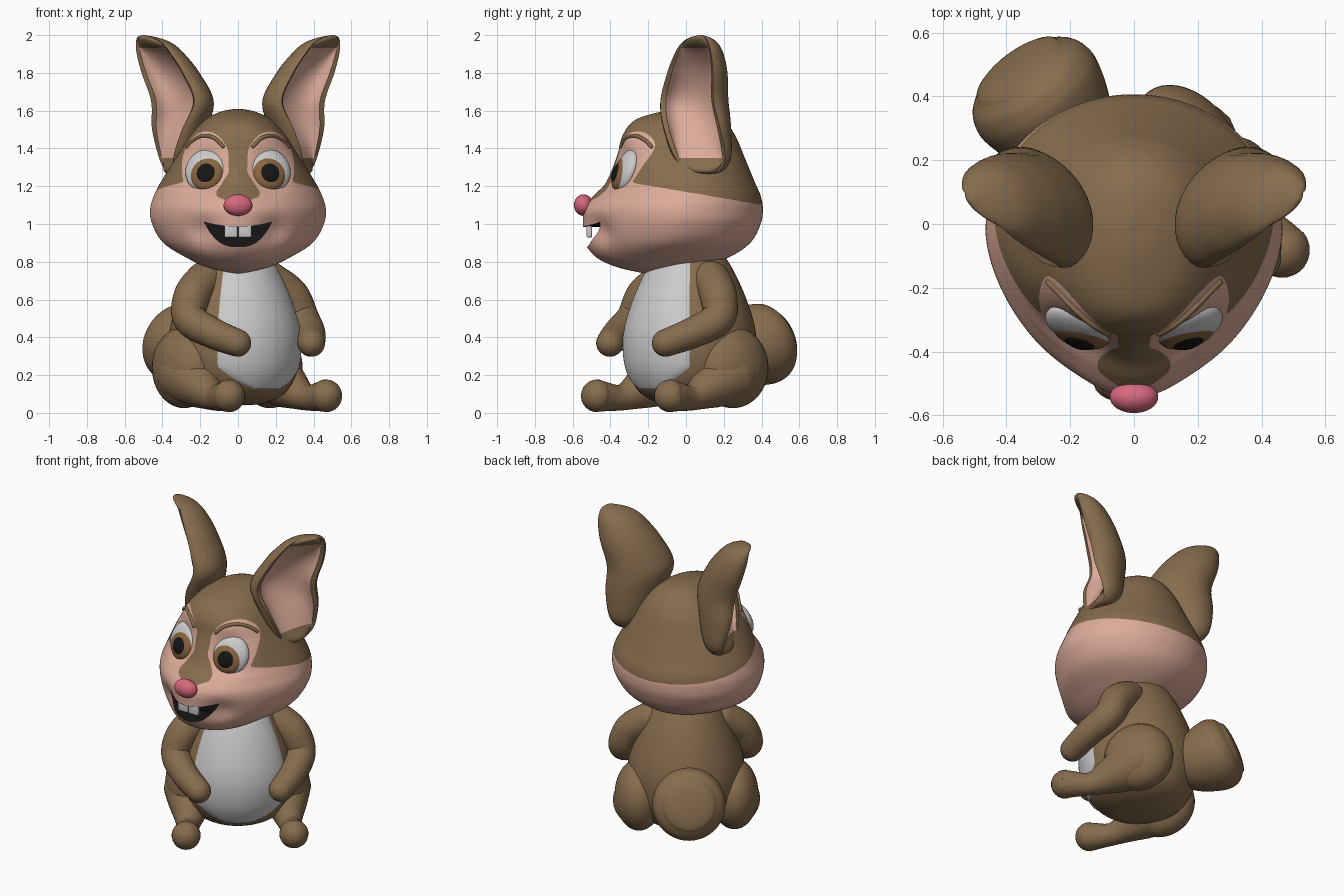
import bpy, bmesh, math
from mathutils import Vector, Matrix

if "Cube" in bpy.data.objects:
    bpy.data.objects.remove(bpy.data.objects["Cube"])

def mat(name, r, g, b):
    m = bpy.data.materials.new(name)
    m.diffuse_color = (r, g, b, 1)
    m.use_nodes = True
    m.node_tree.nodes["Principled BSDF"].inputs["Base Color"].default_value = m.diffuse_color
    return m

FUR = mat("fur", .24, .15, .075)
SKIN = mat("skin", .72, .41, .32)
DARK = mat("dark", .008, .008, .008)
WHITE = mat("white", .8, .8, .8)
IRIS = mat("iris", .25, .13, .05)
ROSE = mat("rose", .68, .14, .21)
BODY = Matrix.Rotation(math.radians(37), 4, 'Z')   # the body is turned under the head

def finish(name, bm, mats):
    bmesh.ops.recalc_face_normals(bm, faces=bm.faces)
    for _ in range(10):                            # even out the steps along colour borders
        near = {}
        for e in bm.edges:
            if len({f.material_index for f in e.link_faces}) > 1:
                for v in e.verts:
                    near.setdefault(v, []).append(e.other_vert(v).co.copy())
        for v, c in near.items():
            if len(c) == 2 and name == "head":
                v.co = v.co * .5 + (c[0] + c[1]) * .25
    me = bpy.data.meshes.new(name)
    bm.to_mesh(me)
    bm.free()
    for m in mats:
        me.materials.append(m)
    ob = bpy.data.objects.new(name, me)
    bpy.context.collection.objects.link(ob)
    return ob

def smooth_rows(rows, steps):
    """Catmull-Rom through rows of numbers."""
    out, n = [], len(rows)
    for i in range(n - 1):
        p = [rows[max(0, min(n - 1, i + k))] for k in (-1, 0, 1, 2)]
        for s in range(steps):
            t = s / steps
            out.append([.5 * (2 * b + (c - a) * t + (2 * a - 5 * b + 4 * c - d) * t * t
                              + (3 * b - a - 3 * c + d) * t ** 3) for a, b, c, d in zip(*p)])
    return out + [list(rows[-1])]

def loft(name, rings, mats, pick=lambda p, i, j: 0, M=Matrix(), closed=True):
    bm = bmesh.new()
    vs = [[bm.verts.new(M @ Vector(p)) for p in r] for r in rings]
    n = len(vs[0])
    quads = [((vs[i][j], vs[i][(j + 1) % n], vs[i + 1][(j + 1) % n], vs[i + 1][j]), i, j)
             for i in range(len(vs) - 1) for j in range(n if closed else n - 1)]
    for q, i, j in quads + ([(vs[0], 0, 0), (vs[-1], len(vs) - 1, 0)] if closed else []):
        f = bm.faces.new(q)
        f.material_index = pick(f.calc_center_median(), i, j)
    return finish(name, bm, mats)

def tube(name, pts, m, M=Matrix(), cap=1.0, sides=28):
    """Round limb along (x, y, z, radius) points with domed ends."""
    rows = smooth_rows(pts, 8)
    P = [Vector(r[:3]) for r in rows]
    tan = [(P[min(i + 1, len(P) - 1)] - P[max(i - 1, 0)]).normalized() for i in range(len(P))]
    q = tan[0].to_track_quat('Z', 'Y')
    rings = []
    def ring(c, r):
        rings.append([c + q @ Vector((r * math.cos(2 * math.pi * j / sides),
                                      r * math.sin(2 * math.pi * j / sides), 0)) for j in range(sides)])
    dome = [math.radians(a) for a in (88, 75, 60, 45, 30, 15)]
    for a in dome:
        ring(P[0] - tan[0] * rows[0][3] * cap * math.sin(a), rows[0][3] * math.cos(a))
    for i, c in enumerate(P):
        if i:
            q = tan[i - 1].rotation_difference(tan[i]) @ q
        ring(c, rows[i][3])
    for a in reversed(dome):
        ring(P[-1] + tan[-1] * rows[-1][3] * cap * math.sin(a), rows[-1][3] * math.cos(a))
    return loft(name, rings, [m], M=M)

def ball(name, loc, size, m, M=Matrix()):
    bm = bmesh.new()
    bmesh.ops.create_uvsphere(bm, u_segments=40, v_segments=24, radius=1,
                              matrix=M @ Matrix.Translation(loc) @ Matrix.Diagonal((*size, 1)))
    return finish(name, bm, [m])

# Head slices: z, half width, front y, back y, front roundness, widest y
HEAD = smooth_rows([
    (.738, .02, -.22, -.16, 2, -.19), (.77, .16, -.36, .05, 2, -.17), (.82, .27, -.47, .22, 1.9, -.12),
    (.9, .395, -.535, .34, 1.68, -.06), (1.0, .455, -.545, .395, 1.66, -.03),
    (1.08, .465, -.54, .407, 1.68, -.02), (1.15, .445, -.49, .395, 1.75, 0), (1.22, .41, -.425, .365, 1.9, 0),
    (1.365, .32, -.365, .305, 2.4, 0), (1.47, .255, -.335, .26, 2.5, 0), (1.55, .18, -.27, .2, 2.2, 0),
    (1.595, .09, -.13, .12, 2, 0), (1.61, .01, -.01, .03, 2, .01)], 18)

def dent(x, z):
    """Depth of the eye hollows and of the mouth corners."""
    return (.048 * math.exp(-((abs(x) - .165) / .09) ** 2 - ((z - 1.285) / .11) ** 2)
            + .035 * math.exp(-((abs(x) - .19) / .075) ** 2 - ((z - .96) / .075) ** 2))

def face_y(x, z):
    _, w, yf, _, n, yc = min(HEAD, key=lambda r: abs(r[0] - z))
    return yc + (yf - yc) * max(0, 1 - (abs(x) / w) ** n) ** (1 / n) + dent(x, z)

def head_ring(row, N=224):
    z, w, yf, yb, n, yc = row
    pts = []
    for j in range(N):
        c, s = math.cos(2 * math.pi * j / N), math.sin(2 * math.pi * j / N)
        if s >= 0:
            pts.append((w * c, yc + (yb - yc) * s, z))
        else:
            x, d = w * math.copysign(abs(c) ** (2 / n), c), abs(s) ** (2 / n)
            pts.append((x, yc + (yf - yc) * d + dent(x, z) * min(1, 2 * d), z))
    return pts

def head_colour(p, i, j):
    x = abs(p.x)
    if p.y < -.1:
        nose_patch = .05 + .065 * max(0, min(1, (1.27 - p.z) / .1))
        if x < nose_patch and p.z > 1.1 + .4 * x:
            return 0
        if ((x - .168) / .13) ** 2 + ((p.z - 1.3) / .19) ** 2 < 1:
            return 1
    return 1 if p.z < 1.17 - .17 * p.y else 0

head = loft("head", [head_ring(r) for r in HEAD], [FUR, SKIN, DARK], head_colour)

# Smiling mouth cut into the head
xs = [-.178 + .356 * i / 24 for i in range(25)]
outline = [(x, .985 + .025 * (x / .178) ** 2) for x in xs]
outline += [(x, .88 + .13 * abs(x / .178) ** 2.8) for x in xs[-2:0:-1]]
cutter = loft("mouth_cutter", [[(x, y, z) for x, z in outline] for y in (-.8, -.36)],
              [FUR, SKIN, DARK], lambda p, i, j: 2)
mod = head.modifiers.new("mouth", 'BOOLEAN')
mod.operation, mod.solver, mod.object = 'DIFFERENCE', 'EXACT', cutter
bpy.context.view_layer.objects.active = head
bpy.ops.object.modifier_apply(modifier=mod.name)
bpy.data.objects.remove(cutter)

ball("nose", (0, -.543, 1.1), (.076, .05, .057), ROSE)

# Ear slices: z, centre x, centre y, half chord, back depth, inner hollow, chord angle
EAR = smooth_rows([
    (1.265, .34, .1, .03, .03, -.6, 76), (1.28, .34, .095, .1, .08, -.6, 76),
    (1.35, .345, .085, .155, .13, -.05, 74), (1.5, .335, .055, .19, .165, .4, 62),
    (1.65, .31, .035, .205, .165, .5, 51), (1.8, .37, .05, .185, .15, .45, 48),
    (1.9, .42, .06, .15, .125, .15, 47), (1.955, .45, .065, .115, .095, -.35, 46),
    (1.985, .48, .07, .07, .055, -.6, 45), (2.0, .505, .075, .01, .01, -.8, 45)], 8)
H = 24

def ear_ring(row, s):
    z, cx, cy, a, b, k, turn = row
    t = Vector((math.cos(math.radians(turn)), math.sin(math.radians(turn))))
    back = Vector((-t.y, t.x))
    pts = []
    for j in range(2 * H + 2):
        f = (j if j <= H else 2 * H + 1 - j) / H
        if j <= H:                                     # rounded back, wrapping round the rim
            f = math.radians(-28 + 236 * f)
            u, v = a * math.cos(f), b * math.sin(f)
            v *= 1 if v > 0 else .6
        else:                                          # hollow front
            f = math.pi * f
            u, v = .76 * a * math.cos(f), b * ((k + .2) * math.sin(f) ** .8 - .2)
        p = Vector((cx, cy)) + t * u + back * v
        pts.append((s * p.x, p.y, z))
    return pts

# Torso profile: z, radius; the white belly is a patch over it
TORSO = smooth_rows([(.04, .02), (.05, .15), (.1, .26), (.2, .325), (.32, .35), (.45, .342),
                     (.6, .297), (.75, .23), (.86, .16)], 10)

def around(r, a, z):
    return (r * math.sin(a), .03 - r * math.cos(a), z)

loft("torso", [[around(r, 2 * math.pi * j / 64, z) for j in range(64)] for z, r in TORSO], [FUR], M=BODY)
loft("belly", [[around(r + .009 - .012 * abs(u / 20) ** 8,
                       math.radians(54) * math.sqrt(min(1, (z - .112) / .13)) * u / 20, z)
                for u in range(-20, 21)] for z, r in TORSO if z > .117], [WHITE], M=BODY, closed=False)

# Tail
tube("tail", [(0, .25, .3, .11), (0, .37, .325, .18), (0, .49, .36, .218), (0, .56, .385, .205),
              (0, .6, .4, .16)], FUR, BODY, cap=.2, sides=40)

# Paired parts
for s, side in ((1, "left"), (-1, "right")):
    loft(side + "_ear", [ear_ring(r, s) for r in EAR], [FUR, SKIN],
         lambda p, i, j: 1 if H < j < 2 * H + 1 and EAR[i][5] > -.1 else 0)
    x, z = .168, 1.283
    E = (Matrix.Translation((s * x, face_y(x, z) - .004, z)) @ Matrix.Rotation(s * math.radians(17), 4, 'Z')
         @ Matrix.Rotation(math.radians(-20), 4, 'X'))
    ball(side + "_eyeball", (0, 0, 0), (.114, .05, .12), WHITE, E)
    ball(side + "_iris", (s * -.008, -.016, -.018), (.093, .041, .098), IRIS, E)
    ball(side + "_pupil", (s * -.012, -.034, -.026), (.06, .029, .063), DARK, E)
    tube(side + "_brow", [(s * bx, face_y(bx, bz) - .002, bz, .01) for bx, bz in
                          ((.08, 1.412), (.125, 1.455), (.185, 1.467), (.235, 1.443), (.268, 1.41))],
         FUR, sides=12)
    # Front tooth
    bm = bmesh.new()
    bmesh.ops.create_cube(bm, size=1, matrix=Matrix.Translation((s * .037, -.512, .968))
                          @ Matrix.Diagonal((.07, .03, .08, 1)))
    bmesh.ops.bevel(bm, geom=bm.edges[:], offset=.01, segments=3, affect='EDGES', profile=.5)
    finish(side + "_tooth", bm, [WHITE])
    # Limbs
    tube(side + "_arm", [(s * .21, .01, .705, .1), (s * .325, -.03, .62, .098), (s * .372, -.07, .5, .09),
                         (s * .325, -.2, .425, .082), (s * .245, -.32, .37, .073)], FUR, BODY)
    ball(side + "_haunch", (s * .285, .095, .24), (.145, .21, .215), FUR, BODY)
    tube(side + "_leg", [(s * .285, .08, .2, .155), (s * .29, -.05, .14, .12), (s * .305, -.19, .083, .07),
                         (s * .32, -.31, .087, .08), (s * .322, -.345, .09, .087)], FUR, BODY)

# Smooth shading with sharp lips and rims
for ob in bpy.data.objects:
    bpy.ops.object.select_all(action='DESELECT')
    ob.select_set(True)
    bpy.context.view_layer.objects.active = ob
    bpy.ops.object.shade_smooth_by_angle(angle=math.radians(45))
